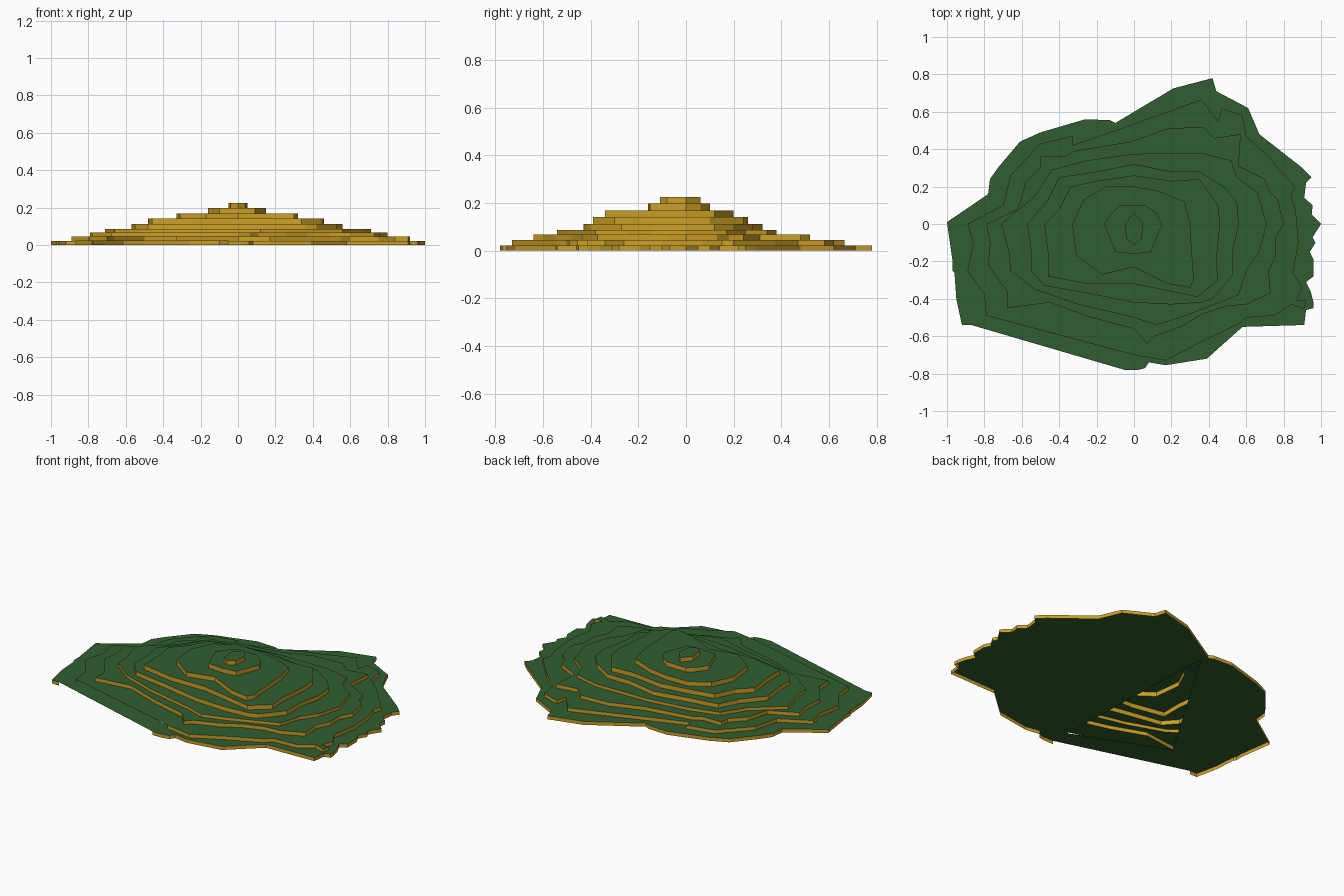
import bpy
from mathutils import Vector
from mathutils.geometry import tessellate_polygon


def material(name, rgb):
    m = bpy.data.materials.new(name)
    m.diffuse_color = (*rgb, 1)
    return m


GREEN = material("grass_green", (0.03, 0.11, 0.03))
GOLD = material("riser_gold", (0.60, 0.35, 0.02))


def pts(*v):
    return [(v[i], v[i + 1]) for i in range(0, len(v), 2)]


def add_tier(name, outer, hole, z0, z1, closed=True):
    """Vertical riser along the contour plus a flat terrace, open below."""
    n = len(outer)
    loops = [outer] + ([hole] if hole else [])
    verts = [(x, y, z0) for x, y in outer]
    verts += [(x, y, z1) for loop in loops for x, y in loop]
    walls = [(i, (i + 1) % n, n + (i + 1) % n, n + i)
             for i in range(n if closed else n - 1)]
    caps = []
    for t in tessellate_polygon([[Vector((x, y, 0)) for x, y in l] for l in loops]):
        a, b, c = (Vector(verts[n + i]) for i in t)
        t = [n + i for i in t]
        caps.append(t if (b - a).cross(c - a).z > 0 else t[::-1])
    me = bpy.data.meshes.new(name)
    me.from_pydata(verts, [], walls + caps)
    me.materials.append(GREEN)
    me.materials.append(GOLD)
    for p in me.polygons:
        p.material_index = 1 if p.index < len(walls) else 0
    # merge flat triangles of the terrace by leaving flat shading on
    bpy.context.collection.objects.link(bpy.data.objects.new(name, me))


# contour outlines, counter-clockwise, from the base up
base = pts(-.05, -.78, .02, -.78, .06, -.77, .08, -.74, .17, -.755, .39, -.72,
           .58, -.55, .91, -.54, .92, -.46, .96, -.45, .96, -.42, .945, -.36,
           .92, -.31, .96, -.28, .96, -.19, .94, -.15, .97, -.10, .955, -.07,
           1, 0, .95, .05, .955, .10, .91, .14, .92, .22, .95, .25, .90, .30,
           .67, .48, .61, .62, .44, .71, .42, .78, .21, .725, -.10, .54,
           -.13, .555, -.26, .56, -.50, .49, -.61, .44, -.72, .31, -.77, .24,
           -.78, .16, -1, .01, -.97, -.20, -.97, -.25, -.96, -.26, -.95, -.40,
           -.92, -.54, -.87, -.54)
second = pts(0, -.70, .17, -.73, .36, -.63, .55, -.54, .60, -.50, .75, -.49,
             .84, -.43, .91, -.455, .92, -.41, .87, -.41, .90, -.34, .85, -.26,
             .88, -.10, .865, .07, .84, .15, .86, .20, .71, .37, .60, .47,
             .58, .58, .47, .62, .45, .55, .36, .665, -.10, .50, -.33, .42,
             -.33, .47, -.50, .43, -.66, .26, -.70, .10, -.89, 0, -.86, -.10,
             -.89, -.25, -.80, -.38, -.79, -.49)
third = pts(-.23, -.50, 0, -.56, .07, -.64, .11, -.60, .25, -.55, .37, -.48,
            .49, -.44, .60, -.43, .73, -.37, .72, -.25, .76, -.17, .76, -.07,
            .80, 0, .77, .13, .72, .18, .70, .24, .56, .31, .57, .48, .43, .46,
            .37, .52, .18, .51, -.02, .44, -.32, .39, -.37, .36, -.50, .36,
            -.50, .30, -.58, .22, -.62, .08, -.79, 0, -.77, -.10, -.78, -.22,
            -.68, -.36, -.68, -.45, -.45, -.42)
fourth = pts(0, -.50, .12, -.54, .25, -.50, .38, -.45, .56, -.38, .60, -.25,
             .67, -.15, .71, 0, .66, .17, .55, .25, .52, .34, .36, .38, 0, .375,
             -.25, .34, -.44, .29, -.53, .15, -.71, 0, -.67, -.15, -.66, -.25,
             -.53, -.35, -.30, -.43)
fifth = pts(0, -.42, .20, -.43, .36, -.42, .42, -.40, .53, -.27, .53, -.14,
            .56, 0, .55, .12, .48, .20, .35, .28, .20, .28, 0, .32, -.20, .28,
            -.40, .25, -.46, .13, -.57, 0, -.55, -.15, -.55, -.25, -.48, -.33,
            -.25, -.37)
sixth = pts(0, -.32, .34, -.39, .45, -.30, .44, -.20, .46, 0, .45, .10,
            .35, .24, .20, .23, 0, .26, -.20, .23, -.34, .20, -.40, .08,
            -.48, 0, -.46, -.15, -.46, -.28, -.25, -.32)
seventh = pts(0, -.23, .18, -.32, .30, -.34, .32, -.30, .31, -.16, .30, 0,
              .27, .12, .12, .18, 0, .20, -.15, .20, -.27, .13, -.33, 0,
              -.31, -.17, -.17, -.27)
eighth = pts(0, -.16, .09, -.15, .15, 0, .12, .06, .06, .10, -.07, .10,
             -.12, .06, -.16, 0, -.10, -.15)
summit = pts(0, -.11, .04, -.08, .05, 0, 0, .06, -.05, 0, -.04, -.08)

# opening in the lowest sheet, seen from underneath
wedge = pts(-.06, -.66, -.10, .48, -.64, -.42)

outlines = [base, second, third, fourth, fifth, sixth, seventh, eighth, summit]
holes = [wedge] + outlines[2:] + [None]
levels = [0, .022, .044, .067, .086, .113, .141, .169, .197, .225]

for k, outline in enumerate(outlines):
    # the two lowest contours are open along their long straight edge
    add_tier(f"terrace_{k + 1}", outline, holes[k], levels[k], levels[k + 1], closed=k > 1)
